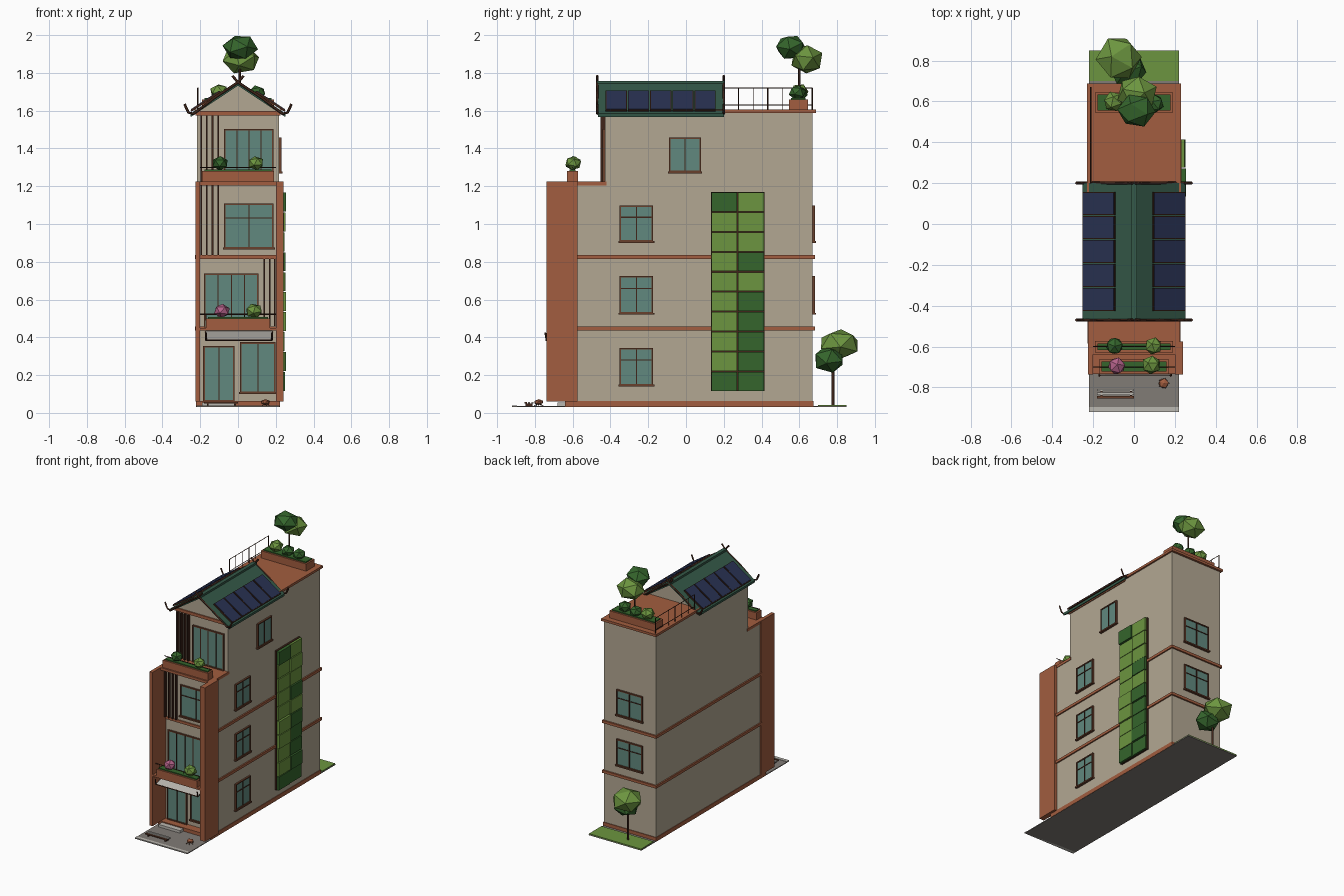
import bpy, bmesh, math, random
from mathutils import Vector, Matrix

if "Cube" in bpy.data.objects:
    bpy.data.objects.remove(bpy.data.objects["Cube"])

random.seed(4)
COL = dict(wall=(.45, .39, .29), clay=(.36, .11, .05), glass=(.12, .25, .21), roof=(.035, .10, .065),
           solar=(.022, .032, .085), wood=(.05, .018, .01), frame=(.14, .05, .025), leaf=(.035, .13, .025),
           light=(.15, .30, .05), pink=(.45, .12, .25), paving=(.22, .20, .18), pale=(.5, .48, .44))
MATS = {}
for key, rgb in COL.items():
    MATS[key] = bpy.data.materials.new(key)
    MATS[key].diffuse_color = (*rgb, 1)


def finish(name, bm, mat):
    bmesh.ops.recalc_face_normals(bm, faces=bm.faces)
    me = bpy.data.meshes.new(name)
    bm.to_mesh(me)
    bm.free()
    ob = bpy.data.objects.new(name, me)
    me.materials.append(MATS[mat])
    bpy.context.collection.objects.link(ob)
    return ob


def box(name, x, y, z, mat, M=None):
    """Box from (min, max) pairs, optionally transformed."""
    bm = bmesh.new()
    bmesh.ops.create_cube(bm, size=1)
    c = Vector([(a + b) / 2 for a, b in (x, y, z)])
    s = Vector([b - a for a, b in (x, y, z)])
    bm.transform(Matrix.Translation(c) @ Matrix.Diagonal((*s, 1)))
    if M:
        bm.transform(M)
    return finish(name, bm, mat)


def prism(name, profile, y0, y1, mat):
    """Extrude an (x, z) profile along y."""
    bm = bmesh.new()
    f = bm.faces.new([bm.verts.new((x, y0, z)) for x, z in profile])
    r = bmesh.ops.extrude_face_region(bm, geom=[f])
    vs = [v for v in r['geom'] if isinstance(v, bmesh.types.BMVert)]
    bmesh.ops.translate(bm, verts=vs, vec=(0, y1 - y0, 0))
    return finish(name, bm, mat)


def rod(name, pts, r, mat):
    cu = bpy.data.curves.new(name, 'CURVE')
    cu.dimensions = '3D'
    cu.bevel_depth, cu.bevel_resolution, cu.use_fill_caps = r, 0, True
    sp = cu.splines.new('POLY')
    sp.points.add(len(pts) - 1)
    for p, co in zip(sp.points, pts):
        p.co = (*co, 1)
    cu.materials.append(MATS[mat])
    bpy.context.collection.objects.link(bpy.data.objects.new(name, cu))


def bush(name, c, r, mat):
    """Faceted foliage ball with radii r."""
    bm = bmesh.new()
    bmesh.ops.create_icosphere(bm, subdivisions=1, radius=1.06)
    bm.transform(Matrix.Rotation(random.uniform(0, 6), 4, 'Z') @ Matrix.Rotation(random.uniform(0, 1), 4, 'X'))
    bm.transform(Matrix.Translation(c) @ Matrix.Diagonal((*r, 1)))
    return finish(name, bm, mat)


def window(name, u, z, M, cols=2, bar=True, sill=True):
    """Window in a local xz plane facing -y, placed by M."""
    t = .008
    box(name + "_glass", u, (-.007, .004), z, 'glass', M)
    for i, e in enumerate(u):
        box(f"{name}_jamb_{i}", (e - t / 2, e + t / 2), (-.013, .004), (z[0] - t / 2, z[1] + t / 2), 'frame', M)
    for i, e in enumerate(z):
        box(f"{name}_rail_{i}", u, (-.013, .004), (e - t / 2, e + t / 2), 'frame', M)
    for i in range(1, cols):
        m = u[0] + (u[1] - u[0]) * i / cols
        box(f"{name}_mullion_{i}", (m - .003, m + .003), (-.011, .004), z, 'wood', M)
    if bar:
        m = z[1] - (z[1] - z[0]) * .32
        box(name + "_transom", u, (-.011, .004), (m - .003, m + .003), 'wood', M)
    if sill:
        box(name + "_sill", (u[0] - .01, u[1] + .01), (-.018, .004), (z[0] - .01, z[0]), 'frame', M)


def planter(name, x, y, z):
    box(name, x, y, z, 'clay')
    box(name + "_hedge", (x[0] + .012, x[1] - .012), (y[0] + .012, y[1] - .012), (z[1] - .01, z[1] + .008), 'leaf')


# Ground
box("ground_plate", (-.22, .22), (-.92, .85), (.03, .036), 'paving')
box("back_lawn", (-.218, .218), (.70, .85), (.034, .042), 'light')
box("front_kerb", (-.22, .22), (-.92, -.895), (.03, .039), 'pale')
box("door_step", (-.19, -.01), (-.68, -.57), (.036, .055), 'pale')
for i in range(3):
    y = -.855 + i * .018
    box(f"bench_slat_{i}", (-.18, 0), (y, y + .012), (.05, .057), 'pale' if i else 'frame')
for x in (-.165, -.02):
    box("bench_leg", (x, x + .01), (-.85, -.812), (.034, .05), 'wood')
bush("ground_pot", (.145, -.78, .057), (.025, .025, .015), 'clay')
for a in range(5):
    d = Vector((math.cos(a * 1.257), math.sin(a * 1.257), 0)) * .03
    rod(f"pot_foot_{a}", [(.145, -.78, .055), (.145 + d.x, -.78 + d.y, .032)], .002, 'wood')

# Main volumes
box("plinth", (-.222, .222), (-.64, .675), (.031, .062), 'clay')
box("lower_floors", (-.218, .218), (-.577, .67), (.06, 1.215), 'wall')
box("top_floor", (-.218, .218), (-.43, .67), (1.2, 1.595), 'wall')
for i, z in enumerate((.447, .825)):
    box(f"floor_band_{i}", (-.228, .228), (-.585, .682), (z - .01, z + .01), 'clay')
box("left_fin_wall", (-.225, -.2), (-.738, -.575), (.06, 1.225), 'clay')
box("right_fin_wall", (.2, .24), (-.738, -.575), (.06, 1.225), 'clay')
box("terrace_slab", (-.222, .222), (-.64, -.42), (1.205, 1.225), 'clay')
box("roof_terrace", (-.23, .23), (.15, .687), (1.588, 1.606), 'clay')
box("gable_band", (-.225, .225), (-.44, .17), (1.575, 1.598), 'clay')

# Gable roof
prism("gable_wall", [(-.215, 1.59), (.215, 1.59), (0, 1.735)], -.432, .17, 'wall')
SL = math.atan2(.165, .25)
for s, side in ((-1, "left"), (1, "right")):
    prism(f"{side}_roof_slope", [(0, 1.752), (s * .252, 1.585), (s * .25, 1.567), (0, 1.732)], -.465, .2, 'roof')
    # Solar panels lie in the slope plane
    M = Matrix.Translation((0, 0, 1.752)) @ Matrix.Rotation(s * SL, 4, 'Y')
    for i in range(5):
        y = -.425 + i * .1175
        xs = sorted((s * .105, s * .292))
        box(f"{side}_panel_frame_{i}", xs, (y, y + .112), (.004, .014), 'wood', M)
        box(f"{side}_solar_panel_{i}", (xs[0] + .004, xs[1] - .004), (y + .004, y + .108), (.01, .017), 'solar', M)
    # Barge boards crossing at the ridge, curling up at the eaves
    for y in (-.47, .2):
        rod(f"{side}_barge_board", [(-s * .03, y, 1.785), (0, y, 1.75), (s * .125, y, 1.668), (s * .235, y, 1.583),
                                    (s * .262, y, 1.59), (s * .272, y, 1.61), (s * .283, y, 1.635)], .007, 'wood')
box("ridge_beam", (-.014, .014), (-.47, .205), (1.742, 1.758), 'roof')

# Front openings
F = Matrix.Translation((0, -.577, 0))
T = Matrix.Translation((0, -.43, 0))
window("front_door", (-.18, -.022), (.065, .35), F, 2, False, False)
window("shop_window", (.015, .195), (.11, .37), F, 2, False)
window("balcony_window", (-.175, .105), (.45, .735), F, 4, False, False)
window("third_floor_window", (-.07, .185), (.875, 1.105), F)
window("top_floor_window", (-.07, .185), (1.23, 1.5), T, 4, False, False)


def louvers(name, xs, z, M):
    for i, x in enumerate(xs):
        box(f"{name}_{i}", (x - .004, x + .004), (-.022, .002), z, 'wood', M)


louvers("balcony_louver", (.138, .168, .195), (.46, .815), F)
louvers("third_floor_louver", (-.195, -.165, -.135, -.105), (.835, 1.205), F)
louvers("top_floor_louver", (-.195, -.165, -.135, -.105), (1.225, 1.575), T)

# Balcony and canopy
box("balcony_slab", (-.2, .2), (-.735, -.575), (.436, .45), 'clay')
planter("balcony_planter", (-.17, .17), (-.735, -.662), (.437, .5))
rod("balcony_rail", [(-.2, -.7, .522), (.2, -.7, .522)], .003, 'wood')
for x in (-.17, 0.035, .17):
    rod("balcony_post", [(x, -.7, .49), (x, -.7, .522)], .003, 'wood')
CM = Matrix.Translation((0, -.577, .43)) @ Matrix.Rotation(math.atan2(.045, .16), 4, 'X')
box("canopy", (-.17, .18), (-.165, 0), (-.006, .004), 'pale', CM)
for x in (-.17, .18):
    rod("canopy_edge", [(x, -.577, .43), (x, -.74, .385), (x, -.745, .425)], .005, 'wood')
rod("canopy_front", [(-.17, -.737, .385), (.18, -.737, .385)], .004, 'wood')

# Side and back windows
R = Matrix.Translation((.218, 0, 0)) @ Matrix.Rotation(math.pi / 2, 4, 'Z')
B = Matrix.Translation((0, .67, 0)) @ Matrix.Rotation(math.pi, 4, 'Z')
for i, z in enumerate(((.15, .34), (.53, .72), (.91, 1.095))):
    window(f"right_window_{i}", (-.348, -.178), z, R)
    if i:
        window(f"back_window_{i}", (-.105, .105), z, B)
window("right_top_window", (-.085, .075), (1.278, 1.453), R, 2, False)

# Green wall of planted tiles
box("green_wall_frame", (.215, .232), (.132, .415), (.115, 1.17), 'wood')
for r in range(10):
    for c in range(2):
        y, z = .134 + c * .142, .117 + r * .1055
        d = random.uniform(.243, .256)
        box(f"green_tile_{r}_{c}", (.225, d), (y, y + .137), (z, z + .1),
            random.choice(('leaf', 'light')))

# Planters and shrubs
planter("terrace_planter", (-.19, .19), (-.63, -.572), (1.22, 1.28))
rod("terrace_rail", [(-.2, -.6, 1.3), (.2, -.6, 1.3)], .003, 'wood')
planter("roof_planter", (-.19, .19), (.545, .645), (1.604, 1.66))
for n, c, r, m in (("balcony_flowers", (-.085, -.695, .54), .042, 'pink'), ("balcony_shrub", (.085, -.69, .54), .045, 'light'),
                   ("terrace_shrub_a", (-.095, -.597, 1.322), .042, 'leaf'), ("terrace_shrub_b", (.095, -.597, 1.322), .042, 'light'),
                   ("roof_shrub_a", (-.1, .6, 1.7), .048, 'light'), ("roof_shrub_b", (.1, .59, 1.695), .045, 'leaf'),
                   ("roof_shrub_c", (0, .6, 1.69), .045, 'leaf')):
    bush(n, c, (r, r, r * .85), m)

# Trees
rod("roof_tree_trunk", [(.01, .6, 1.65), (.01, .6, 1.86)], .007, 'wood')
bush("roof_tree_crown_a", (.012, .555, 1.935), (.09, .08, .066), 'leaf')
bush("roof_tree_crown_b", (.015, .64, 1.872), (.098, .085, .075), 'light')
rod("garden_tree_trunk", [(-.06, .778, .036), (-.06, .778, .27)], .008, 'wood')
bush("garden_tree_crown_a", (-.075, .812, .362), (.108, .107, .08), 'light')
bush("garden_tree_crown_b", (-.03, .757, .283), (.09, .083, .07), 'leaf')

# Roof terrace railing
for z in (1.63, 1.72):
    rod("roof_rail", [(-.212, .2, z), (-.212, .67, z)], .003, 'wood')
for i in range(7):
    y = .2 + i * .078
    rod(f"roof_rail_post_{i}", [(-.212, y, 1.6), (-.212, y, 1.72)], .004 if i % 3 == 0 else .002, 'wood')

for m in bpy.data.materials:
    if m.users and not m.is_grease_pencil:
        m.use_nodes = True
        m.node_tree.nodes["Principled BSDF"].inputs["Base Color"].default_value = m.diffuse_color
